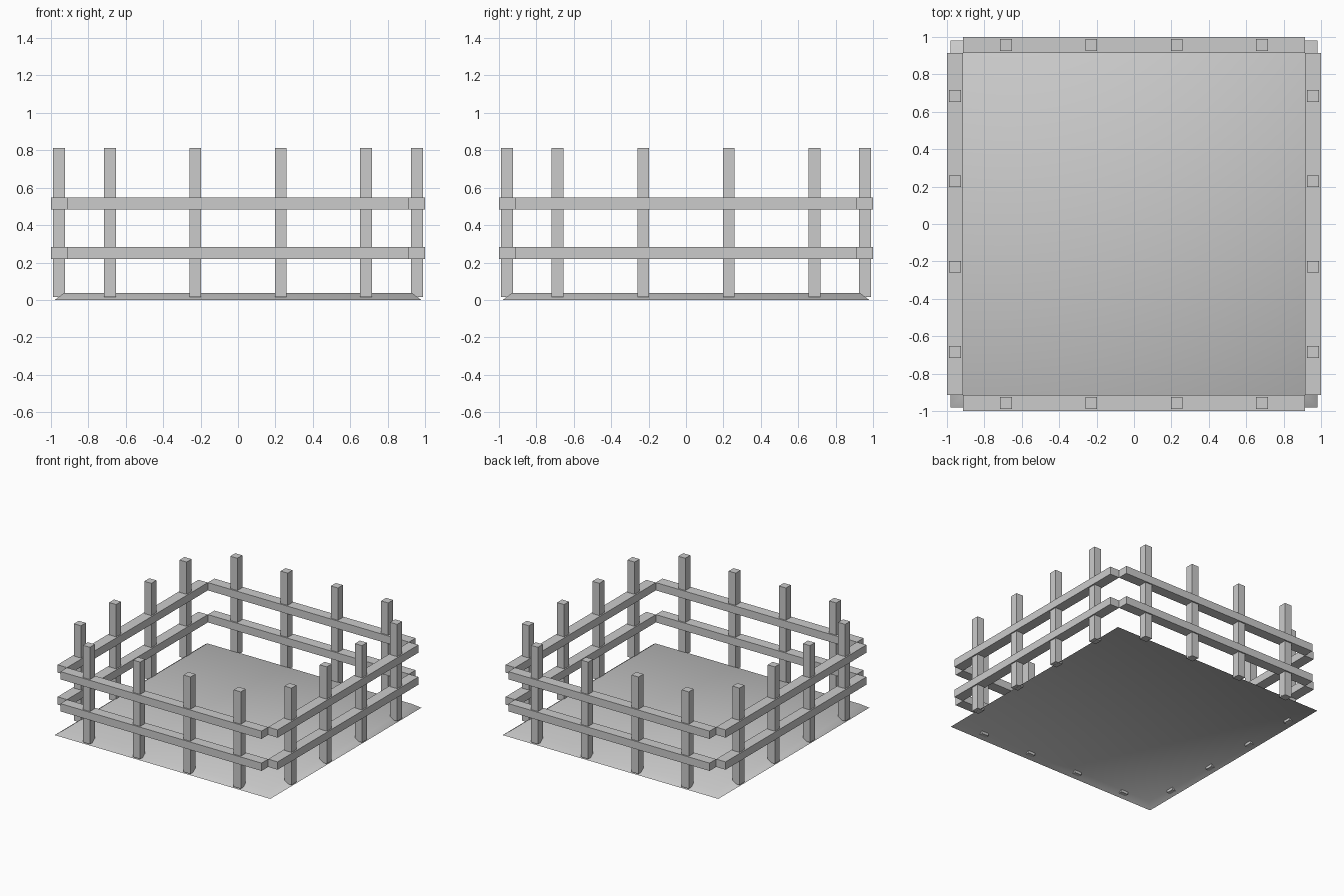
import bpy
import bmesh
from math import pi
from mathutils import Matrix

cube = bpy.data.objects.get("Cube")
if cube:
    bpy.data.objects.remove(cube)

grey = bpy.data.materials.new("plain_grey")
grey.use_nodes = True
COLOUR = (0.6, 0.6, 0.6, 1)
grey.diffuse_color = COLOUR
grey.node_tree.nodes["Principled BSDF"].inputs["Base Color"].default_value = COLOUR

POST = 0.064      # post thickness
LINE = 0.957      # distance of each fence line from the centre
SIDES = ("front", "right", "back", "left")


def finish(name, bm):
    mesh = bpy.data.meshes.new(name)
    bm.to_mesh(mesh)
    bm.free()
    mesh.materials.append(grey)
    obj = bpy.data.objects.new(name, mesh)
    bpy.context.collection.objects.link(obj)
    return obj


def box(name, centre, size, turn):
    bm = bmesh.new()
    bmesh.ops.create_cube(bm, size=1)
    bmesh.ops.transform(bm, verts=bm.verts,
                        matrix=turn @ Matrix.Translation(centre) @ Matrix.Diagonal((*size, 1)))
    return finish(name, bm)


# Ground sheet: flat top with a smooth sloping skirt, open underneath
bm = bmesh.new()
top = [bm.verts.new((x * 0.93, y * 0.93, 0.037)) for x, y in ((-1, -1), (1, -1), (1, 1), (-1, 1))]
rim = [bm.verts.new((v.co.x / 0.93 * 0.98, v.co.y / 0.93 * 0.98, 0)) for v in top]
bm.faces.new(top)
for i in range(4):
    j = (i + 1) % 4
    bm.faces.new((rim[i], rim[j], top[j], top[i]))
for face in bm.faces:
    face.smooth = True
finish("ground", bm)

# Four identical fence sides, each with four posts and two rails
for i, side in enumerate(SIDES):
    turn = Matrix.Rotation(i * pi / 2, 4, "Z")
    for n in range(4):
        x = (n - 1.5) * 0.457
        box(f"{side}_post_{n + 1}", (x, -LINE, 0.414), (POST, POST, 0.796), turn)
    for level, z in (("lower", 0.252), ("upper", 0.515)):
        box(f"{side}_{level}_rail", (0, -LINE, z), (1.828, 0.086, 0.064), turn)
